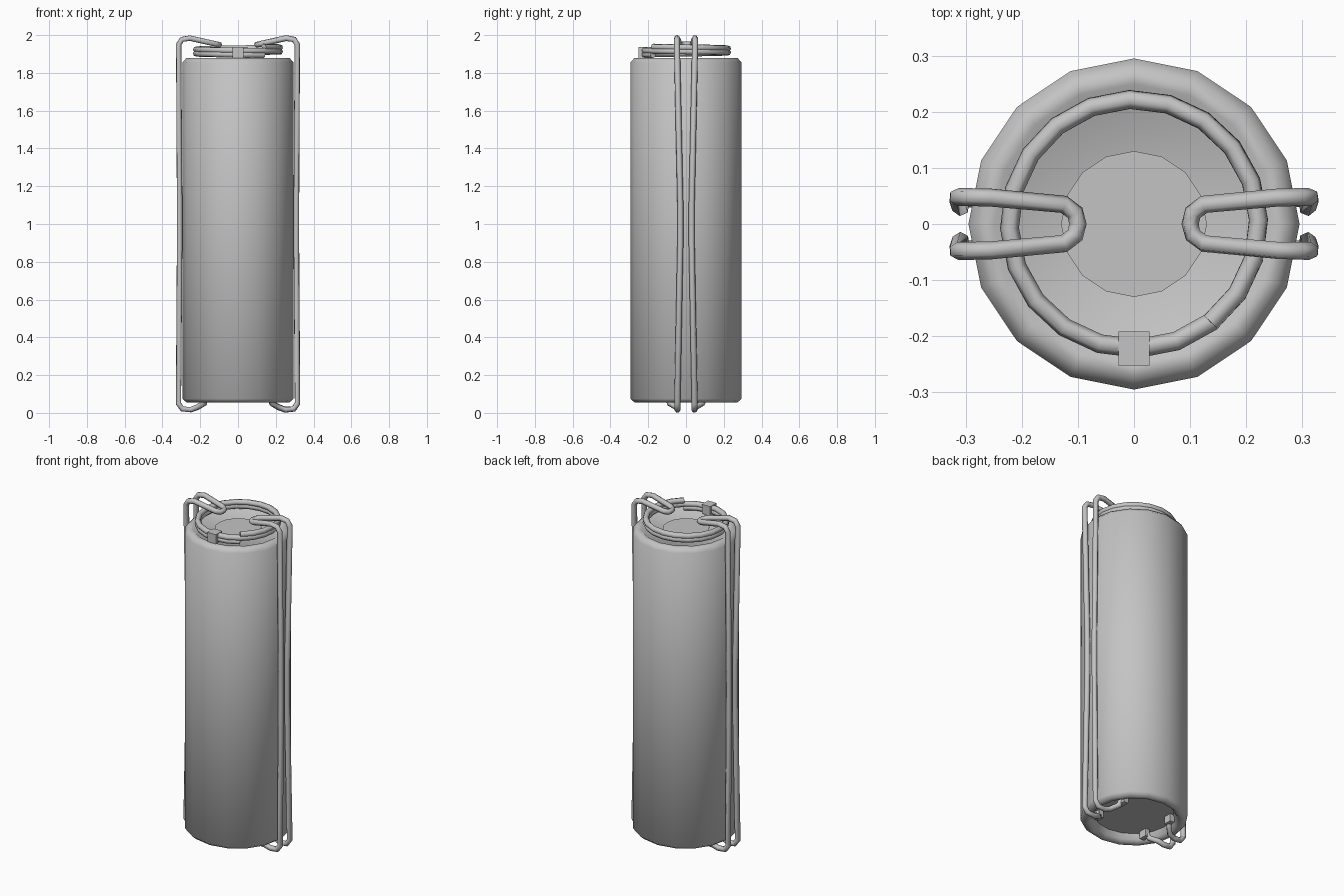
import bpy, bmesh, math
from mathutils import Vector

if "Cube" in bpy.data.objects:
    bpy.data.objects.remove(bpy.data.objects["Cube"], do_unlink=True)

metal = bpy.data.materials.new("grey_metal")
metal.use_nodes = True
GREY = (0.55, 0.55, 0.55, 1)
metal.diffuse_color = GREY
metal.node_tree.nodes["Principled BSDF"].inputs["Base Color"].default_value = GREY


def finish(name, bm, angle=50):
    bmesh.ops.recalc_face_normals(bm, faces=bm.faces)
    mesh = bpy.data.meshes.new(name)
    bm.to_mesh(mesh)
    bm.free()
    mesh.materials.append(metal)
    ob = bpy.data.objects.new(name, mesh)
    bpy.context.scene.collection.objects.link(ob)
    bpy.ops.object.select_all(action='DESELECT')
    ob.select_set(True)
    bpy.context.view_layer.objects.active = ob
    bpy.ops.object.shade_smooth_by_angle(angle=math.radians(angle))
    return ob


def lathe(name, profile, sides=16):
    """Spin (radius, z) pairs around the upright axis and cap both ends."""
    bm = bmesh.new()
    rings = [[bm.verts.new((r * math.sin(2 * math.pi * i / sides),
                            r * math.cos(2 * math.pi * i / sides), z))
              for i in range(sides)] for r, z in profile]
    for a, b in zip(rings, rings[1:]):
        for i in range(sides):
            j = (i + 1) % sides
            bm.faces.new((a[i], a[j], b[j], b[i]))
    bm.faces.new(rings[0])
    bm.faces.new(rings[-1])
    return finish(name, bm)


def tube(name, points, radius=0.016, sides=6):
    """Sweep a round section along a path."""
    pts = [Vector(p) for p in points]
    bm = bmesh.new()
    rings, side = [], None
    for i, p in enumerate(pts):
        before = (p - pts[max(i - 1, 0)]).normalized()
        after = (pts[min(i + 1, len(pts) - 1)] - p).normalized()
        t = (before + after).normalized()
        if side is None:
            side = t.orthogonal()
        side = (side - t * side.dot(t)).normalized()
        up = t.cross(side)
        rings.append([bm.verts.new(p + radius * (
            side * math.cos(2 * math.pi * k / sides) +
            up * math.sin(2 * math.pi * k / sides))) for k in range(sides)])
    for a, b in zip(rings, rings[1:]):
        for k in range(sides):
            m = (k + 1) % sides
            bm.faces.new((a[k], a[m], b[m], b[k]))
    bm.faces.new(rings[0])
    bm.faces.new(rings[-1])
    return finish(name, bm, 65)


def box(name, center, size):
    bm = bmesh.new()
    bmesh.ops.create_cube(bm, size=1)
    for v in bm.verts:
        v.co = Vector(center) + Vector(a * b for a, b in zip(v.co, size))
    return finish(name, bm, 30)


# Canister with rolled rims and a recessed base
lathe("canister_body", [(0.22, 0.10), (0.235, 0.07), (0.25, 0.055), (0.272, 0.055),
                        (0.295, 0.075), (0.295, 1.855), (0.272, 1.88),
                        (0.25, 1.88), (0.235, 1.868)])

# Round centre plate on the lid
lathe("lid_plate", [(0.13, 1.862), (0.13, 1.872)])

# Coiled cord lying on the lid, two turns
STEPS = 40
coil = []
for i in range(STEPS + 1):
    a = math.radians(-52) - 4 * math.pi * i / STEPS
    coil.append((0.222 * math.cos(a), 0.222 * math.sin(a), 1.895 + 0.043 * i / STEPS))
tube("coil", coil, 0.017)

# Clip holding the coil at the front
box("coil_clip", (0, -0.222, 1.908), (0.056, 0.06, 0.056))

# Bent wire handles, one on each side, each a mirrored half path
half = [(0.17, 0.10, 0.09), (0.18, 0.085, 0.05), (0.215, 0.05, 0.03),
        (0.25, 0.045, 0.017), (0.295, 0.045, 0.021), (0.315, 0.046, 0.05),
        (0.309, 0.03, 0.9), (0.309, 0.03, 1.1),
        (0.314, 0.048, 1.95), (0.297, 0.048, 1.977), (0.255, 0.047, 1.984),
        (0.125, 0.035, 1.955), (0.105, 0.02, 1.95)]
for label, s in (("left", 1), ("right", -1)):
    path = [(s * x, -y, z) for x, y, z in half]
    path.append((s * 0.1, 0, 1.95))
    path += [(s * x, y, z) for x, y, z in reversed(half)]
    tube(label + "_wire_handle", path)
    # Small tabs fixing the wire ends under the base
    for end, e in (("front", -1), ("back", 1)):
        box(f"{label}_{end}_wire_tab", (s * 0.165, e * 0.105, 0.08), (0.03, 0.05, 0.05))
